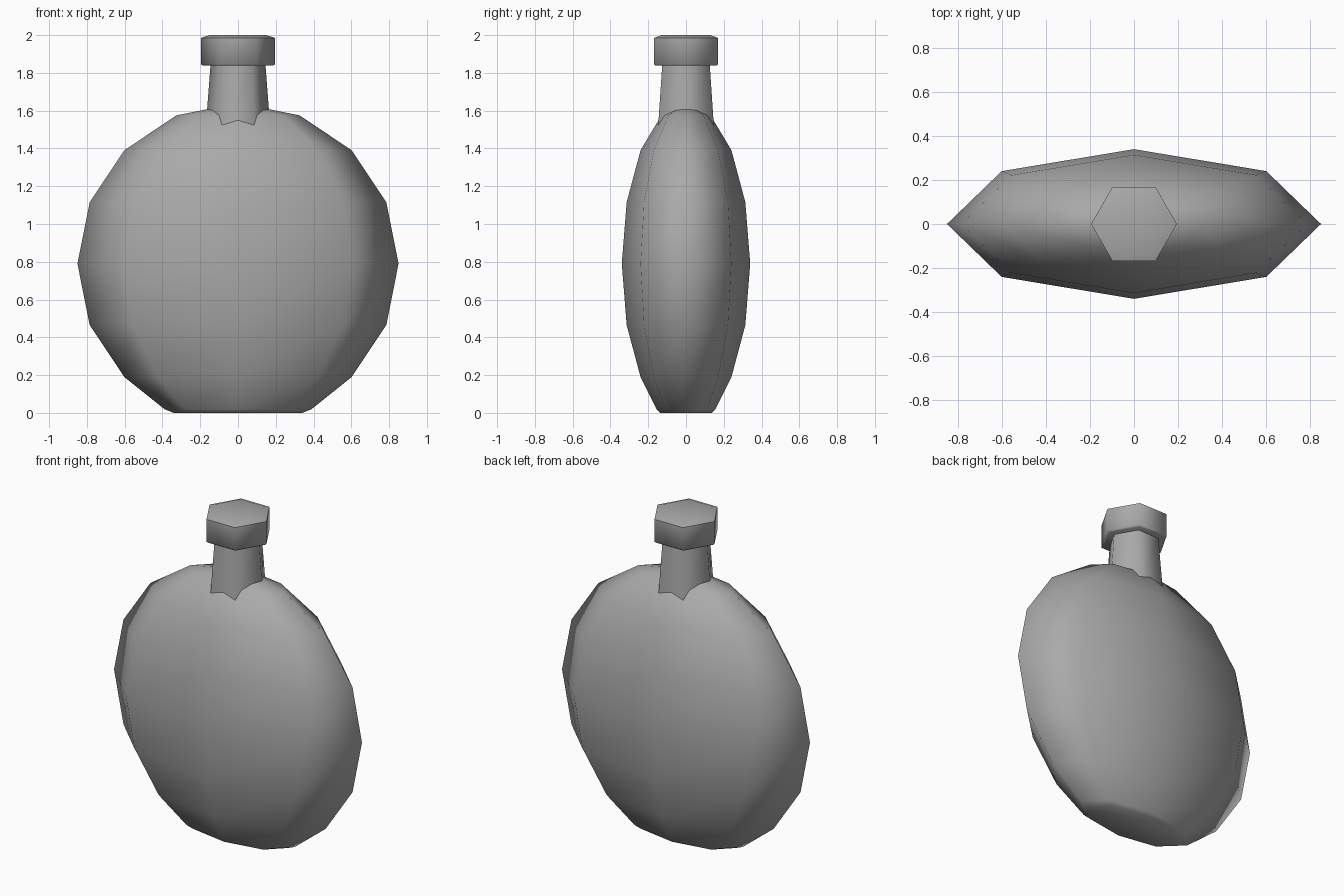
import bpy, bmesh, math

default_cube = bpy.data.objects.get("Cube")
if default_cube:
    bpy.data.objects.remove(default_cube, do_unlink=True)

grey = bpy.data.materials.new("plain grey")
grey.use_nodes = True
colour = (0.4, 0.4, 0.4, 1)
grey.diffuse_color = colour
grey.node_tree.nodes["Principled BSDF"].inputs["Base Color"].default_value = colour


def lathe(name, sides, profile, depth=1.0, smooth_angle=180):
    """Stack rings from (radius, z) pairs; radius 0 makes a pole."""
    bm = bmesh.new()
    rings = []
    for radius, z in profile:
        if radius == 0:
            rings.append([bm.verts.new((0, 0, z))] * sides)
            continue
        angles = [math.tau * i / sides for i in range(sides)]
        rings.append([bm.verts.new((radius * math.cos(a), depth * radius * math.sin(a), z))
                      for a in angles])
    for low, high in zip(rings, rings[1:]):
        for i in range(sides):
            j = (i + 1) % sides
            corners = dict.fromkeys((low[i], low[j], high[j], high[i]))
            bm.faces.new(list(corners))
    for ring in (rings[0], rings[-1]):
        if len(set(ring)) > 1:
            bm.faces.new(ring)
    bmesh.ops.recalc_face_normals(bm, faces=bm.faces)
    mesh = bpy.data.meshes.new(name)
    bm.to_mesh(mesh)
    bm.free()
    mesh.materials.append(grey)
    obj = bpy.data.objects.new(name, mesh)
    bpy.context.collection.objects.link(obj)
    bpy.ops.object.select_all(action="DESELECT")
    obj.select_set(True)
    bpy.context.view_layer.objects.active = obj
    if smooth_angle < 180:
        bpy.ops.object.shade_smooth_by_angle(angle=math.radians(smooth_angle))
    else:
        bpy.ops.object.shade_smooth()
    return obj


# Flattened round body with a small flat foot
RADIUS, CENTRE = 0.85, 0.79
body = [(0.34, 0), (0.39, 0.02)]
for step in range(-2, 4):
    a = math.radians(22.5 * step)
    body.append((RADIUS * math.cos(a), CENTRE + RADIUS * math.sin(a)))
body.append((0, CENTRE + RADIUS))
lathe("flask_body", 8, body, depth=0.4)

# Tapered neck sunk into the body
lathe("neck", 6, [(0.178, 1.42), (0.144, 1.86)], smooth_angle=62)

# Stopper with slightly bevelled rims
lathe("stopper", 6, [(0.185, 1.838), (0.195, 1.845), (0.195, 1.985), (0.15, 2.0)],
      smooth_angle=62)
